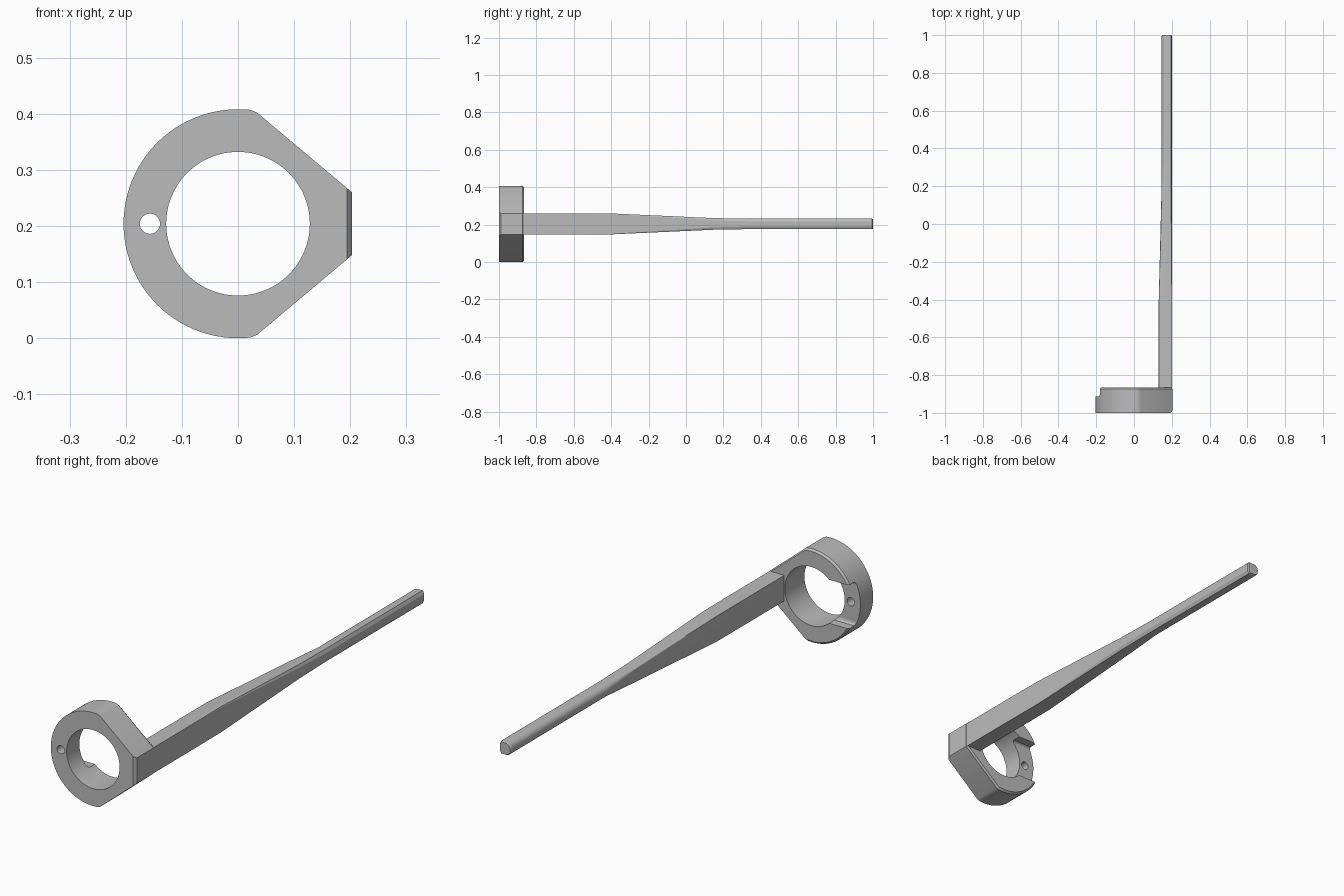
import bpy, bmesh, math

default = bpy.data.objects.get("Cube")
if default:
    bpy.data.objects.remove(default)

MID = 0.204          # height of the ring axis
FRONT, BACK = -1.0, -0.865

grey = bpy.data.materials.new("plain grey")
grey.use_nodes = True
COLOUR = (0.5, 0.5, 0.5, 1)
grey.diffuse_color = COLOUR
grey.node_tree.nodes["Principled BSDF"].inputs["Base Color"].default_value = COLOUR


def loft(name, sections):
    """Skin a list of equal-length (x, y, z) loops and cap both ends."""
    bm = bmesh.new()
    loops = [[bm.verts.new(p) for p in s] for s in sections]
    n = len(loops[0])
    for a, b in zip(loops, loops[1:]):
        for i in range(n):
            j = (i + 1) % n
            bm.faces.new((a[i], a[j], b[j], b[i]))
    bm.faces.new(loops[0])
    bm.faces.new(loops[-1])
    bmesh.ops.recalc_face_normals(bm, faces=bm.faces)
    mesh = bpy.data.meshes.new(name)
    bm.to_mesh(mesh)
    bm.free()
    mesh.materials.append(grey)
    obj = bpy.data.objects.new(name, mesh)
    bpy.context.collection.objects.link(obj)
    return obj


def circle(cx, r, y, n):
    return [(cx + r * math.cos(math.tau * i / n), y,
             MID + r * math.sin(math.tau * i / n)) for i in range(n)]


def cut(target, cutter):
    """Subtract the cutter from the target and discard it."""
    cutter.hide_render = True
    mod = target.modifiers.new("cut", "BOOLEAN")
    mod.operation, mod.solver, mod.object = "DIFFERENCE", "EXACT", cutter
    bpy.context.view_layer.objects.active = target
    bpy.ops.object.modifier_apply(modifier=mod.name)
    bpy.data.objects.remove(cutter)


def smooth(obj, angle):
    bpy.ops.object.select_all(action="DESELECT")
    obj.select_set(True)
    bpy.context.view_layer.objects.active = obj
    bpy.ops.object.shade_smooth_by_angle(angle=math.radians(angle))


# Ring: round on one side, tapering to a flat pad on the other
def ring_outline(y, inset=0, pad=0.203):
    r = 0.204 - inset
    pts = [(r * math.cos(a), r * math.sin(a))
           for a in (math.pi / 2 + math.pi * i / 48 for i in range(49))]
    slope = [(0.022, r - 0.001), (0.034, r - 0.006), (pad - inset, 0.056 + (0.203 - pad) * 0.85)]
    pts += [(x, -z) for x, z in slope] + [(x, z) for x, z in reversed(slope)]
    return [(x, y, MID + z) for x, z in pts]


ring = loft("ring", [ring_outline(FRONT, pad=0.194),
                     ring_outline(FRONT + 0.012),
                     ring_outline(BACK - 0.008),
                     ring_outline(BACK, inset=0.008)])
cut(ring, loft("bore_cutter", [circle(0, 0.128, y, 96) for y in (-1.1, -0.8)]))
cut(ring, loft("pin_hole_cutter", [circle(-0.157, 0.018, y, 32) for y in (-1.1, -0.8)]))


# Recess behind the pin hole, with softened floor corners
def recess(y, half):
    return [(x, y, MID + z) for x, z in
            ((-0.3, -half), (-0.02, -half), (-0.02, half), (-0.3, half))]


cut(ring, loft("recess_cutter", [recess(-0.912, 0.083), recess(-0.909, 0.09),
                                 recess(-0.902, 0.095), recess(-0.8, 0.095)]))
smooth(ring, 25)


# Arm: flat bar that tapers into a slim rod with a flat outer side
def arm_section(y, inner, half, radius, chamfer, outer=0.202):
    pts = []
    for i in range(9):
        a = math.pi / 2 * i / 8
        pts.append((inner + radius * (1 - math.sin(a)), half - radius * (1 - math.cos(a))))
    pts.reverse()
    lower = [(x, -z) for x, z in reversed(pts)]
    flat = [(outer - chamfer * 0.5, half), (outer, half - chamfer)]
    loop = pts + flat + [(x, -z) for x, z in reversed(flat)] + lower
    return [(x, y, MID + z) for x, z in loop]


arm = loft("arm", [arm_section(-0.985, 0.131, 0.056, 0.0005, 0.0005),
                   arm_section(-0.55, 0.131, 0.056, 0.0005, 0.0005),
                   arm_section(-0.4, 0.131, 0.056, 0.001, 0.003),
                   arm_section(0.15, 0.145, 0.031, 0.006, 0.012),
                   arm_section(0.33, 0.146, 0.028, 0.026, 0.014),
                   arm_section(0.995, 0.146, 0.028, 0.026, 0.014),
                   arm_section(1.0, 0.149, 0.025, 0.023, 0.013, 0.199)])
smooth(arm, 25)
